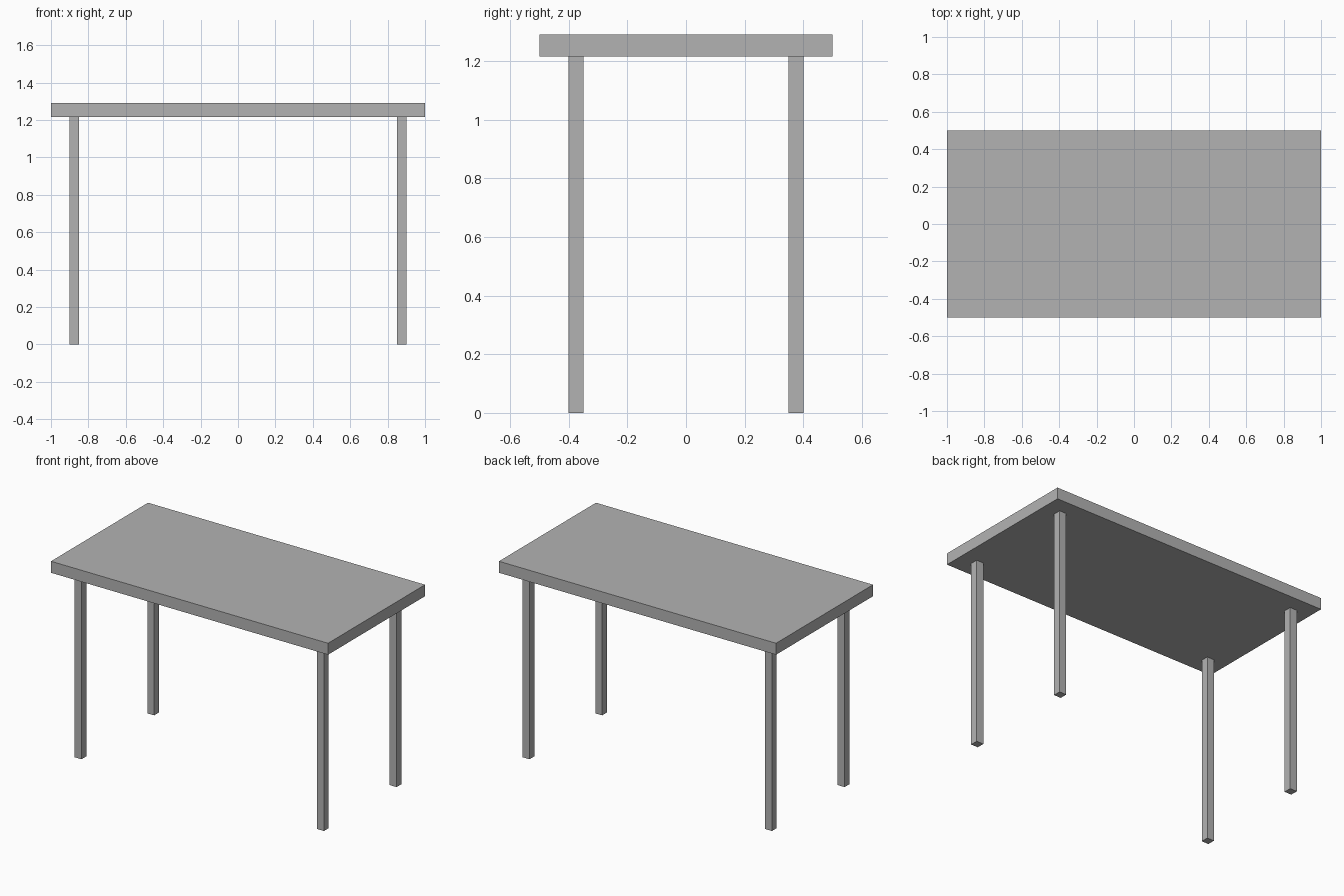
import bpy

# Remove the default cube
cube = bpy.data.objects.get("Cube")
if cube:
    bpy.data.objects.remove(cube, do_unlink=True)

# Plain grey material
grey = bpy.data.materials.new("plain_grey")
grey.use_nodes = True
colour = (0.45, 0.45, 0.45, 1.0)
grey.diffuse_color = colour
grey.node_tree.nodes["Principled BSDF"].inputs["Base Color"].default_value = colour

LENGTH, DEPTH = 2.0, 1.0
LEG_HEIGHT, LEG_WIDTH = 1.215, 0.05
TOP_THICKNESS = 0.075
INSET = 0.1  # gap from the top's edge to the leg's outer face


def box(name, size, centre):
    bpy.ops.mesh.primitive_cube_add(size=1, location=centre)
    obj = bpy.context.object
    obj.name = obj.data.name = name
    obj.scale = size
    bpy.ops.object.transform_apply(location=False, rotation=False, scale=True)
    obj.data.materials.append(grey)
    return obj


# Table top
box("table_top", (LENGTH, DEPTH, TOP_THICKNESS),
    (0, 0, LEG_HEIGHT + TOP_THICKNESS / 2))

# Four square legs, set in from the corners
leg_x = LENGTH / 2 - INSET - LEG_WIDTH / 2
leg_y = DEPTH / 2 - INSET - LEG_WIDTH / 2
for side, sx in (("left", 1), ("right", -1)):
    for end, sy in (("front", -1), ("back", 1)):
        box(f"{end}_{side}_leg", (LEG_WIDTH, LEG_WIDTH, LEG_HEIGHT),
            (sx * leg_x, sy * leg_y, LEG_HEIGHT / 2))
